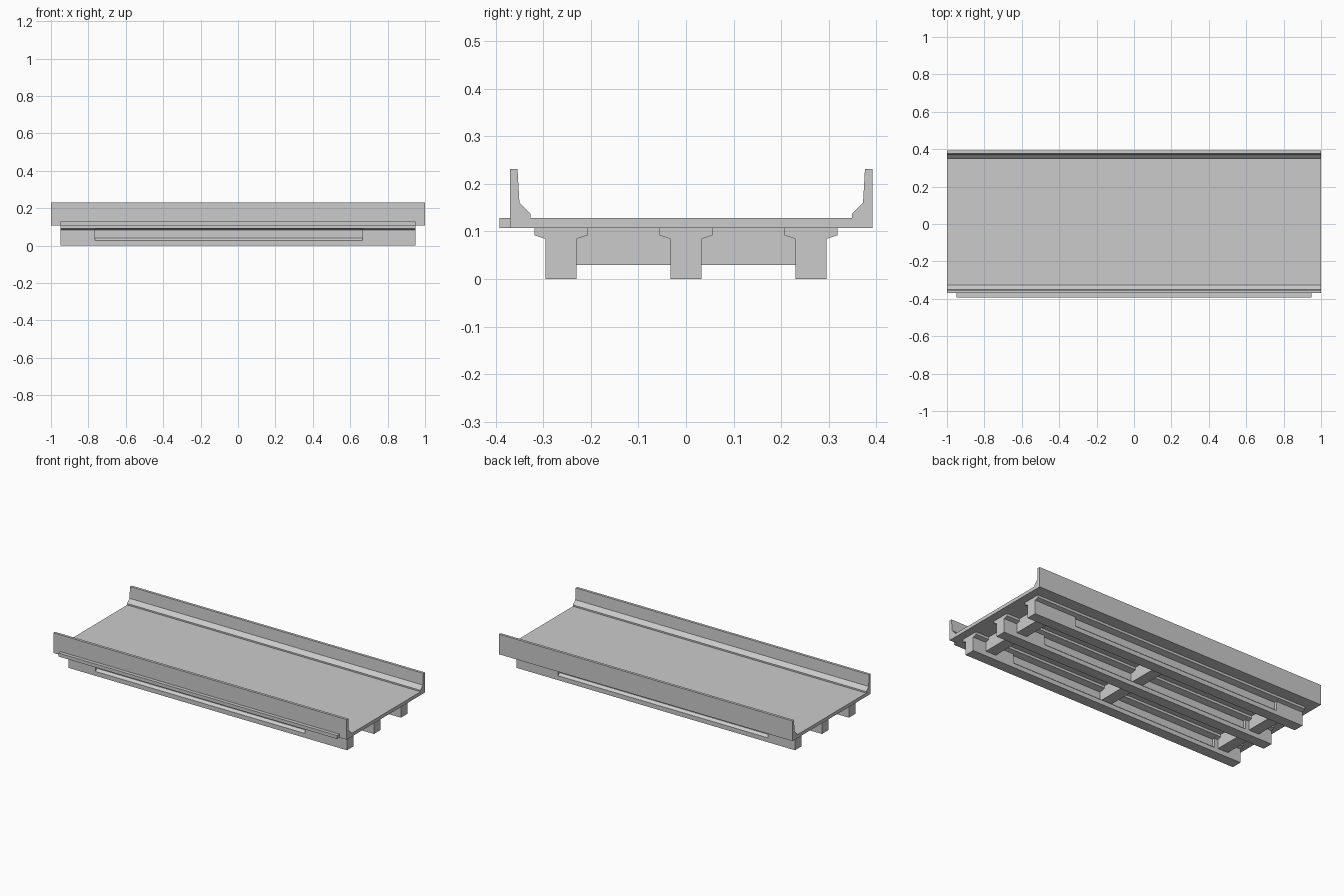
import bpy, bmesh

if "Cube" in bpy.data.objects:
    bpy.data.objects.remove(bpy.data.objects["Cube"])


def add_object(name, bm):
    bmesh.ops.recalc_face_normals(bm, faces=bm.faces)
    mesh = bpy.data.meshes.new(name)
    bm.to_mesh(mesh)
    bm.free()
    obj = bpy.data.objects.new(name, mesh)
    bpy.context.collection.objects.link(obj)
    return obj


def extrude_x(name, profile, x0, x1):
    """Closed (y, z) profile extruded from x0 to x1."""
    bm = bmesh.new()
    face = bm.faces.new([bm.verts.new((x0, y, z)) for y, z in profile])
    side = bmesh.ops.extrude_face_region(bm, geom=[face])
    verts = [g for g in side["geom"] if isinstance(g, bmesh.types.BMVert)]
    bmesh.ops.translate(bm, verts=verts, vec=(x1 - x0, 0, 0))
    return add_object(name, bm)


def box(name, x0, x1, y0, y1, z0, z1):
    return extrude_x(name, [(y0, z0), (y1, z0), (y1, z1), (y0, z1)], x0, x1)


def loft_x(name, stations):
    """Capped skin through (x, half profile) stations, mirrored in y."""
    bm = bmesh.new()
    rings = []
    for x, y_mid, half in stations:
        full = [(y_mid + y, z) for y, z in half] + [(y_mid - y, z) for y, z in reversed(half)]
        rings.append([bm.verts.new((x, y, z)) for y, z in full])
    n = len(rings[0])
    for a, b in zip(rings, rings[1:]):
        for i in range(n):
            j = (i + 1) % n
            pts = [a[i], a[j], b[j], b[i]]
            # skip zero-area step faces where both rings coincide
            if (a[i].co - b[i].co).length > 1e-6 or (a[j].co - b[j].co).length > 1e-6:
                bm.faces.new(pts)
    bm.faces.new(rings[0])
    bm.faces.new(rings[-1])
    bmesh.ops.remove_doubles(bm, verts=bm.verts, dist=1e-5)
    bmesh.ops.dissolve_degenerate(bm, edges=bm.edges, dist=1e-5)
    return add_object(name, bm)


# Deck with both parapets in one cross-section
Z_DECK, Z_SOFFIT, Z_TOP = 0.128, 0.107, 0.231
deck_profile = [
    (-0.370, Z_SOFFIT), (0.392, Z_SOFFIT),
    (0.392, Z_TOP), (0.376, Z_TOP), (0.372, 0.160), (0.349, 0.137), (0.349, Z_DECK),
    (-0.327, Z_DECK), (-0.327, 0.137), (-0.350, 0.160), (-0.354, Z_TOP), (-0.370, Z_TOP),
]
extrude_x("deck_with_parapets", deck_profile, -1.0, 1.0)

# Narrow ledge along the front edge
box("front_ledge", -0.95, 0.95, -0.392, -0.370, Z_SOFFIT, Z_DECK)

# Girders: solid end blocks, recessed web between them
end_half = [(0.0325, 0.0), (0.0325, 0.027), (0.0325, 0.040),
            (0.0325, 0.084), (0.056, 0.092), (0.056, Z_SOFFIT)]
web_half = [(0.0325, 0.0), (0.0325, 0.027), (0.017, 0.040),
            (0.017, 0.084), (0.056, 0.092), (0.056, Z_SOFFIT)]
for label, y in (("front", -0.2625), ("middle", 0.0), ("back", 0.2625)):
    loft_x(label + "_girder", [
        (-0.95, y, end_half), (-0.765, y, end_half), (-0.765, y, web_half),
        (0.665, y, web_half), (0.665, y, end_half), (0.95, y, end_half)])

# Cross beams between the girders
for x in (-0.825, 0.0, 0.825):
    reach = 0.017 if x == 0.0 else 0.0325
    for side, s in (("front", -1), ("back", 1)):
        y0, y1 = sorted((s * reach, s * (0.2625 - reach)))
        box(side + "_cross_beam", x - 0.035, x + 0.035, y0, y1, 0.029, Z_SOFFIT)
